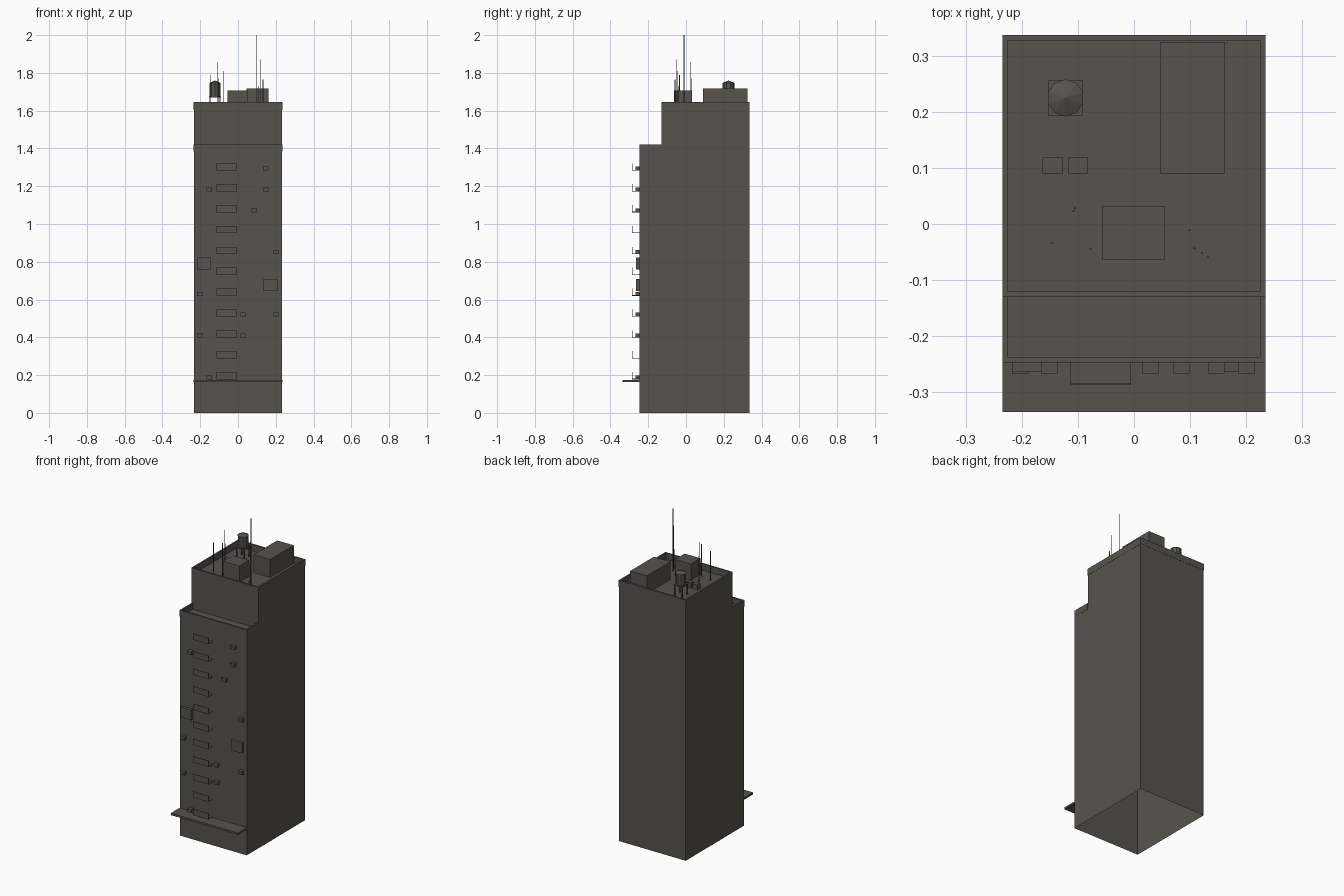
import bpy, bmesh, math

if "Cube" in bpy.data.objects:
    bpy.data.objects.remove(bpy.data.objects["Cube"])

mat = bpy.data.materials.new("dark warm grey")
mat.diffuse_color = (0.095, 0.088, 0.075, 1)
mat.use_nodes = True
mat.node_tree.nodes["Principled BSDF"].inputs["Base Color"].default_value = mat.diffuse_color


def finish(name, bm):
    bmesh.ops.recalc_face_normals(bm, faces=bm.faces)
    me = bpy.data.meshes.new(name)
    bm.to_mesh(me)
    bm.free()
    me.materials.append(mat)
    ob = bpy.data.objects.new(name, me)
    bpy.context.collection.objects.link(ob)
    return ob


def add_box(bm, x0, x1, y0, y1, z0, z1):
    vs = bmesh.ops.create_cube(bm, size=1)["verts"]
    for v in vs:
        v.co = (x1 if v.co.x > 0 else x0, y1 if v.co.y > 0 else y0, z1 if v.co.z > 0 else z0)


def boxes(name, *specs):
    bm = bmesh.new()
    for s in specs:
        add_box(bm, *s)
    return finish(name, bm)


def add_cone(bm, x, y, z0, z1, r0, r1, n):
    vs = bmesh.ops.create_cone(bm, cap_ends=True, segments=n, radius1=r0, radius2=r1, depth=z1 - z0)["verts"]
    bmesh.ops.translate(bm, verts=vs, vec=(x, y, (z0 + z1) / 2))


W, BACK, FRONT, STEP = 0.2335, 0.336, -0.246, -0.129
LOW, DECK = 1.385, 1.605

# Tower body: stepped side profile swept across the width, open underneath
bm = bmesh.new()
profile = [(FRONT, 0), (FRONT, LOW), (STEP, LOW), (STEP, DECK), (BACK, DECK), (BACK, 0)]
left = [bm.verts.new((-W, y, z)) for y, z in profile]
right = [bm.verts.new((W, y, z)) for y, z in profile]
for i in range(5):
    bm.faces.new((left[i], left[i + 1], right[i + 1], right[i]))
bm.faces.new(left)
bm.faces.new(right)
finish("tower_body", bm)

# Parapets, standing a hair proud of the walls
P, T = W + 0.001, 0.01
Y0, Y1 = STEP - 0.001, BACK + 0.001
boxes("upper_parapet",
      (-P, P, Y0, Y0 + T, DECK - 0.002, 1.645), (-P, P, Y1 - T, Y1, DECK - 0.002, 1.645),
      (-P, -P + T, Y0 + T, Y1 - T, DECK - 0.002, 1.645), (P - T, P, Y0 + T, Y1 - T, DECK - 0.002, 1.645))
F0 = FRONT - 0.001
boxes("lower_parapet",
      (-P, P, F0, F0 + T, LOW - 0.002, 1.422),
      (-P, -P + T, F0 + T, STEP, LOW - 0.002, 1.422), (P - T, P, F0 + T, STEP, LOW - 0.002, 1.422))

# Entrance canopy
boxes("canopy", (-P, P, -0.335, FRONT, 0.163, 0.175))

# Balconies: thin floor plus front panel on each storey
row_z = [1.283 - 0.1105 * i for i in range(11)]
for z in row_z:
    boxes("balcony", (-0.113, -0.005, -0.287, FRONT, z, z + 0.003),
          (-0.113, -0.005, -0.287, -0.284, z + 0.003, z + 0.038))

# Window air conditioners, as (storey, x centre)
for row, x in [(0, .147), (1, -.151), (1, .147), (2, .085), (4, .201), (6, -.203),
               (7, .029), (7, .201), (8, -.203), (8, .029), (10, -.151)]:
    z = row_z[row]
    boxes("window_air_conditioner", (x - 0.0145, x + 0.0145, -0.267, FRONT, z, z + 0.021))

# Wall panels
boxes("left_wall_panel", (-0.218, -0.142, -0.264, FRONT, 0.758, 0.822))
boxes("right_wall_panel", (0.136, 0.212, -0.264, FRONT, 0.644, 0.708))

# Rooftop rooms and vents
boxes("stair_room", (-0.056, 0.054, -0.064, 0.032, DECK, 1.708))
boxes("machine_room", (0.046, 0.162, 0.09, 0.325, DECK, 1.718))
for x in (-0.145, -0.1):
    boxes("roof_vent", (x - 0.018, x + 0.018, 0.09, 0.119, DECK, 1.637))

# Water tank on a legged platform
tx, ty = -0.122, 0.225
specs = [(tx - 0.031, tx + 0.031, ty - 0.031, ty + 0.031, 1.670, 1.676)]
for sx in (-1, 1):
    for sy in (-1, 1):
        cx, cy = tx + sx * 0.026, ty + sy * 0.026
        specs.append((cx - 0.003, cx + 0.003, cy - 0.003, cy + 0.003, DECK, 1.670))
boxes("tank_stand", *specs)
bm = bmesh.new()
add_cone(bm, tx, ty, 1.676, 1.746, 0.031, 0.031, 10)
finish("water_tank", bm)
bm = bmesh.new()
add_cone(bm, tx, ty, 1.746, 1.760, 0.033, 0, 10)
finish("tank_roof", bm)

# Antennas, as (x, y, top)
for x, y, top in [(-.147, -.034, 1.79), (-.078, -.044, 1.81), (-.108, .023, 1.857), (-.105, .028, 1.77),
                  (.099, -.011, 2.0), (.108, -.043, 1.73), (.121, -.052, 1.872), (.132, -.058, 1.766)]:
    bm = bmesh.new()
    add_cone(bm, x, y, DECK, top, 0.002, 0.002, 6)
    finish("antenna", bm)
